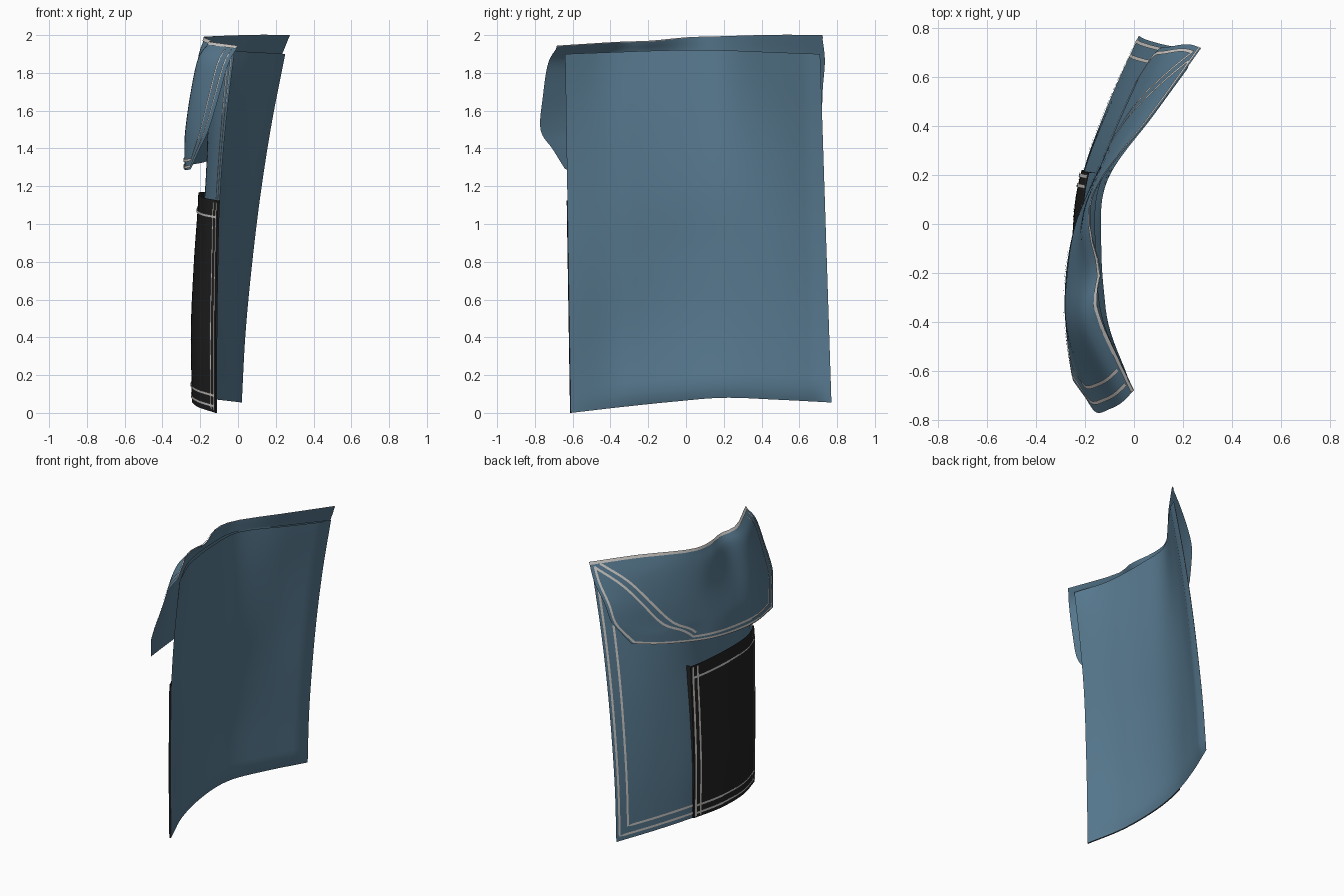
import bpy
from mathutils import Vector

if "Cube" in bpy.data.objects:
    bpy.data.objects.remove(bpy.data.objects["Cube"])


def material(name, rgb):
    m = bpy.data.materials.new(name)
    m.diffuse_color = (*rgb, 1)
    m.use_nodes = True
    m.node_tree.nodes["Principled BSDF"].inputs["Base Color"].default_value = m.diffuse_color
    return m


DENIM = material("denim blue", (0.100, 0.200, 0.287))
BLACK = material("black cloth", (0.016, 0.016, 0.016))
THREAD = material("pale thread", (0.66, 0.635, 0.61))


def spline(pts, t):
    """Smooth curve through evenly spaced points, t in 0..1."""
    n = len(pts) - 1
    i = min(int(t * n), n - 1)
    f = t * n - i
    b, c = pts[i], pts[i + 1]
    a = pts[i - 1] if i > 0 else b * 2 - c
    d = pts[i + 2] if i + 2 <= n else c * 2 - b
    return b + 0.5 * f * ((c - a) + f * ((2 * a - 5 * b + 4 * c - d) + f * (3 * (b - c) + d - a)))


def patch(rows):
    return lambda u, v: spline([spline(r, u) for r in rows], v)


def make_object(name, verts, faces, mat):
    me = bpy.data.meshes.new(name)
    me.from_pydata(verts, [], faces)
    me.materials.append(mat)
    for p in me.polygons:
        p.use_smooth = True
    ob = bpy.data.objects.new(name, me)
    bpy.context.collection.objects.link(ob)
    return ob


def sheet(name, surf, mat, u1=1.0, v1=1.0, nu=42, nv=40, outward=-1):
    verts = [surf(u1 * i / nu, v1 * j / nv) for j in range(nv + 1) for i in range(nu + 1)]
    w = nu + 1
    faces = [(j * w + i, j * w + i + 1, (j + 1) * w + i + 1, (j + 1) * w + i)
             for j in range(nv) for i in range(nu)]
    ob = make_object(name, verts, faces, mat)
    if sum(p.normal.x for p in ob.data.polygons) * outward < 0:
        ob.data.flip_normals()
    return ob


def surf_normal(surf, u, v, e=0.004):
    u, v = min(max(u, e), 1 - e), min(max(v, e), 1 - e)
    n = (surf(u + e, v) - surf(u - e, v)).cross(surf(u, v + e) - surf(u, v - e)).normalized()
    return -n if n.x > 0 else n


def stitch(name, surf, path, width=0.015, lift=0.005, steps=16):
    """Thin ribbon of thread following a path in the (u, v) space of a sheet."""
    uv = []
    for (a, b), (c, d) in zip(path, path[1:]):
        uv += [(a + (c - a) * k / steps, b + (d - b) * k / steps) for k in range(steps)]
    uv.append(path[-1])
    ns = [surf_normal(surf, *q) for q in uv]
    ps = [surf(*q) + n * lift for q, n in zip(uv, ns)]
    verts, faces = [], []
    for i, p in enumerate(ps):
        t = ps[min(i + 1, len(ps) - 1)] - ps[max(i - 1, 0)]
        s = ns[i].cross(t).normalized() * width / 2
        verts += [p - s, p + s]
        if i:
            k = 2 * i
            faces.append((k - 2, k - 1, k + 1, k))
    make_object(name, verts, faces, THREAD)


# Front panel: x depth for six heights by six positions along its width
X = [[-.11, -.20, -.235, -.21, -.11, .02],
     [-.11, -.21, -.238, -.208, -.10, .04],
     [-.105, -.185, -.213, -.185, -.08, .075],
     [-.095, -.155, -.175, -.153, -.05, .12],
     [-.065, -.135, -.16, -.14, -.005, .178],
     [-.02, -.13, -.158, -.132, .06, .25]]
Y0, Y1 = [-.61, -.35, -.06, .20, .48, .77], [-.64, -.38, -.08, .18, .45, .71]
Z0, Z1 = [.0, .03, .06, .08, .07, .055], [1.9, 1.91, 1.92, 1.92, 1.91, 1.9]
rows = []
for j, xs in enumerate(X):
    t = j / 5
    rows.append([Vector((xs[i], Y0[i] * (1 - t) + Y1[i] * t, Z0[i] * (1 - t) + Z1[i] * t))
                 for i in range(6)])
front = patch(rows)
sheet("front_panel", front, DENIM)


# Back panel: same shape, bellied away and joined at sides and bottom
def back(u, v):
    side = min(1, u / 0.25, (1 - u) / 0.06)
    low = min(1, v / 0.05) ** 0.5
    return front(u, v) + Vector((0.024 * side * low, 0, 0))


sheet("back_panel", back, DENIM, nu=50, nv=60, outward=1)


# Black side pocket on the front panel, gaping a little at its top
UB, VB = 0.615, 0.592


def pocket(u, v):
    return front(u * UB, v * VB) + Vector((-0.009 - 0.025 * v ** 2 * min(1, u * 5), -0.004 * (1 - u), 0))


sheet("black_pocket", pocket, BLACK)
# Turned edges that close the pocket against the panel
for name, c in (("pocket_inner_edge", 1), ("pocket_outer_edge", 0)):
    vs, fs = [], []
    for k in range(21):
        vs += [pocket(c, k / 20), front(c * UB, VB * k / 20)]
        if k:
            fs.append((2 * k - 2, 2 * k, 2 * k + 1, 2 * k - 1))
    make_object(name, vs, fs, BLACK)

# Flap: top edge, shoulder rows, side corner, bottom hem
F = [[(0, -.68, 1.94), (-.145, -.36, 1.96), (-.137, -.19, 1.965), (-.178, 0, 1.985), (-.14, .17, 1.992), (.08, .45, 2.0), (.275, .72, 2.0)],
     [(-.05, -.73, 1.85), (-.205, -.41, 1.87), (-.19, -.2, 1.88), (-.21, 0, 1.88), (-.155, .17, 1.87), (.03, .45, 1.87), (.22, .735, 1.87)],
     [(-.10, -.757, 1.68), (-.245, -.43, 1.68), (-.235, -.2, 1.68), (-.22, 0, 1.68), (-.165, .17, 1.68), (-.01, .45, 1.68), (.145, .725, 1.73)],
     [(-.155, -.77, 1.5), (-.27, -.43, 1.5), (-.268, -.2, 1.5), (-.235, 0, 1.5), (-.17, .17, 1.5), (-.03, .45, 1.52), (.10, .715, 1.61)],
     [(-.203, -.705, 1.395), (-.278, -.42, 1.39), (-.275, -.2, 1.4), (-.24, 0, 1.41), (-.17, .165, 1.42), (-.05, .43, 1.45), (.06, .66, 1.52)],
     [(-.25, -.64, 1.29), (-.28, -.41, 1.285), (-.278, -.2, 1.3), (-.24, 0, 1.315), (-.17, .16, 1.33), (-.07, .4, 1.375), (.02, .6, 1.43)]]
flap = patch([[Vector(p) for p in r] for r in F])
sheet("flap", flap, DENIM)

# Stitching on the flap: rim, then a double line slanting to the bottom hem
stitch("flap_top_stitch", flap, [(0, .015), (1, .015)], 0.02)
stitch("flap_hem_stitch", flap, [(.985, .05), (.985, .8), (.975, .975), (.667, .98), (.02, .97), (.02, .05)])
stitch("flap_slant_stitch_a", flap, [(.985, .06), (.667, .92), (.05, .90), (.05, .06)])
stitch("flap_slant_stitch_b", flap, [(.965, .03), (.65, .86)])

# Stitching on the front panel: double lines round both sides and the bottom
stitch("panel_side_stitch", front, [(.985, .99), (.985, .02), (UB, .02)])
stitch("panel_inner_stitch", front, [(.945, .99), (.945, .05), (UB, .05)])
stitch("panel_near_stitch_a", front, [(.02, VB), (.02, .99)])
stitch("panel_near_stitch_b", front, [(.05, VB), (.05, .99)])

# Stitching on the black pocket
for i, u in enumerate((.02, .07, .93, .98)):
    stitch(f"pocket_upright_stitch_{i}", pocket, [(u, .01), (u, .99)])
for i, v in enumerate((.03, .08, .92)):
    stitch(f"pocket_cross_stitch_{i}", pocket, [(.01, v), (.99, v)])
